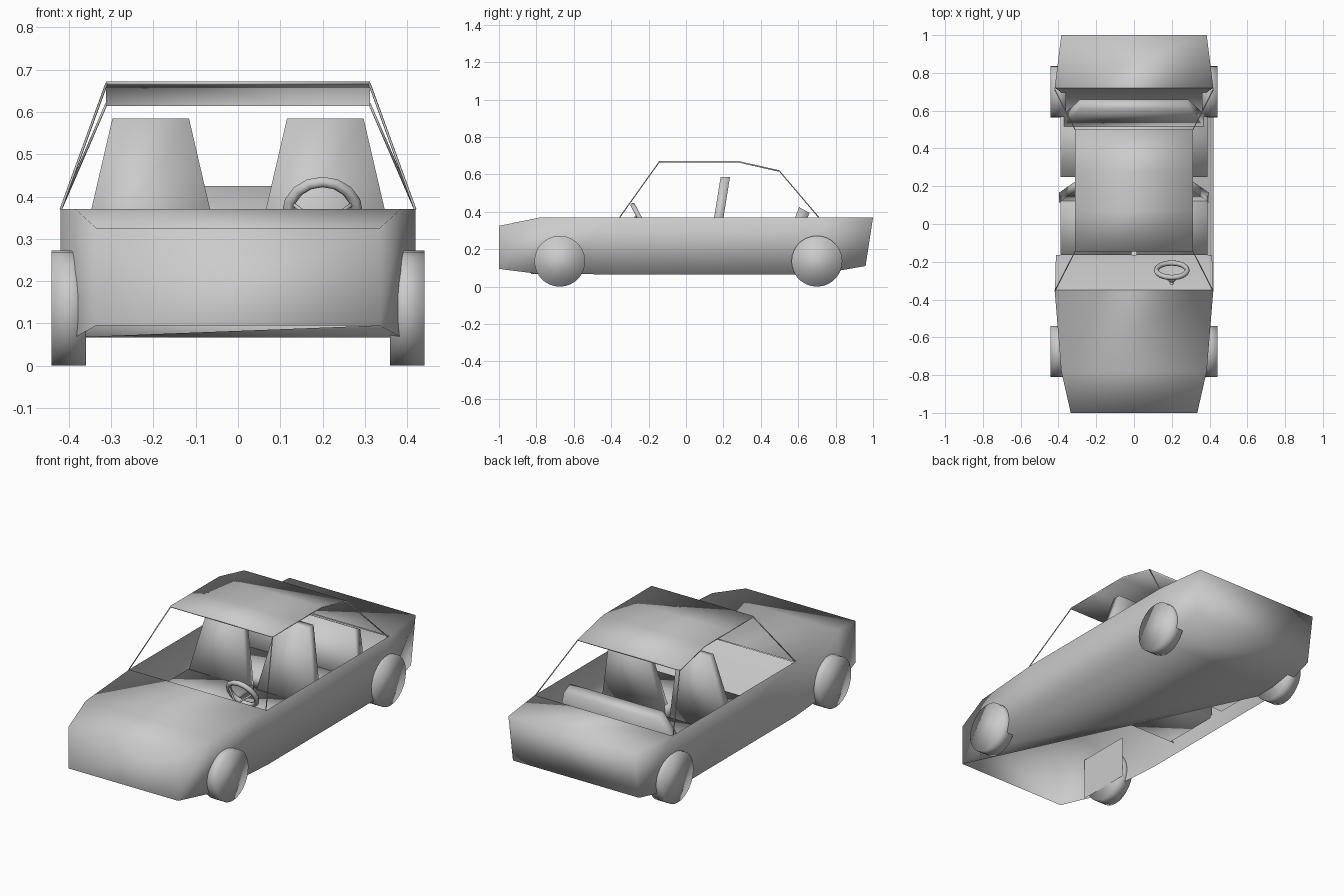
import bpy, math
from mathutils import Vector, Matrix

if "Cube" in bpy.data.objects:
    bpy.data.objects.remove(bpy.data.objects["Cube"])


def make(name, verts, faces):
    me = bpy.data.meshes.new(name)
    me.from_pydata([tuple(v) for v in verts], [], faces)
    me.update()
    for p in me.polygons:
        p.use_smooth = True
    ob = bpy.data.objects.new(name, me)
    bpy.context.collection.objects.link(ob)
    return ob


def sheet(name, rows):
    """Symmetric sheet through rows of (half width, y, z)."""
    v = [(s * w, y, z) for w, y, z in rows for s in (-1, 1)]
    f = [(2 * i, 2 * i + 1, 2 * i + 3, 2 * i + 2) for i in range(len(rows) - 1)]
    return make(name, v, f)


def block(name, low, high, tilt=0.0):
    """Tapered box; low/high = (x0, x1, y0, y1, z); tilt lowers the rear top edge."""
    v = []
    for (x0, x1, y0, y1, z), t in ((low, 0), (high, tilt)):
        v += [(x0, y0, z), (x1, y0, z), (x1, y1, z - t), (x0, y1, z - t)]
    f = [(3, 2, 1, 0), (4, 5, 6, 7)]
    f += [(i, (i + 1) % 4, (i + 1) % 4 + 4, i + 4) for i in range(4)]
    return make(name, v, f)


def rod(name, a, b, r, sides=6):
    a, b = Vector(a), Vector(b)
    bpy.ops.mesh.primitive_cylinder_add(vertices=sides, radius=r, depth=(b - a).length,
                                        location=(a + b) / 2)
    ob = bpy.context.object
    ob.name = name
    ob.rotation_euler = (b - a).to_track_quat('Z', 'Y').to_euler()
    bpy.ops.object.shade_smooth()
    return ob


# Body shell: stations of half width, bottom (y, z), top (y, z)
stations = [
    (0.335, (-1.00, 0.095), (-1.00, 0.325)),
    (0.385, (-0.78, 0.067), (-0.78, 0.37)),
    (0.42, (-0.35, 0.066), (-0.35, 0.37)),
    (0.42, (0.70, 0.066), (0.72, 0.37)),
    (0.385, (0.96, 0.11), (1.00, 0.37)),
]
verts, faces = [], []
for w, (yb, zb), (yt, zt) in stations:
    verts += [(-w, yb, zb), (w, yb, zb), (w, yt, zt), (-w, yt, zt)]
for i in range(4):
    a, b = 4 * i, 4 * i + 4
    faces += [(a + 1, b + 1, b + 2, a + 2), (b, a, a + 3, b + 3)]
    if i != 2:                                   # cabin stays open on top
        faces.append((a + 3, a + 2, b + 2, b + 3))
faces += [(0, 1, 2, 3), (17, 16, 19, 18)]
faces += [(1, 12, 5), (5, 12, 9), (9, 12, 13), (13, 12, 16, 17)]   # half underside
make("body", verts, faces)

# Sloping firewall with footwell, and bulkhead behind the bench
sheet("firewall", [(0.418, -0.35, 0.368), (0.415, -0.21, 0.20), (0.412, -0.165, 0.13)])
sheet("rear_bulkhead", [(0.36, 0.58, 0.15), (0.36, 0.68, 0.20), (0.418, 0.72, 0.368)])

# Roof sheet
roof = sheet("roof", [(0.312, -0.145, 0.672), (0.312, 0.07, 0.672),
                      (0.312, 0.28, 0.672), (0.312, 0.5, 0.622)])
sol = roof.modifiers.new("thickness", 'SOLIDIFY')
sol.thickness = 0.008
sol.offset = -1

for s, side in ((-1, "left"), (1, "right")):
    # Pillars
    rod(f"front_pillar_{side}", (s * 0.419, -0.355, 0.37), (s * 0.311, -0.143, 0.667), 0.003)
    rod(f"rear_pillar_{side}", (s * 0.419, 0.71, 0.37), (s * 0.311, 0.498, 0.62), 0.003)
    # Wheels
    for y, end in ((-0.675, "front"), (0.70, "rear")):
        rod(f"{end}_wheel_{side}", (s * 0.36, y, 0.136), (s * 0.441, y, 0.136), 0.136, 28)
    # Liner hiding the inner side of the front wheel
    x = s * 0.357
    make(f"front_wheel_liner_{side}", [(x, -0.83, 0.068), (x, -0.52, 0.068),
                                       (x, -0.52, 0.30), (x, -0.83, 0.30)], [(0, 1, 2, 3)])
    # Front seats
    xs = sorted((s * 0.012, s * 0.39))
    block(f"front_cushion_{side}", (*xs, -0.165, 0.16, 0.13), (*xs, -0.165, 0.15, 0.20))
    lo, hi = sorted((s * 0.015, s * 0.398)), sorted((s * 0.116, s * 0.297))
    block(f"front_backrest_{side}", (*lo, 0.115, 0.165, 0.15), (*hi, 0.185, 0.235, 0.585))

# Rear bench
block("rear_cushion", (-0.39, 0.39, 0.25, 0.57, 0.13), (-0.39, 0.39, 0.25, 0.57, 0.20))
block("rear_backrest", (-0.385, 0.385, 0.50, 0.57, 0.16), (-0.285, 0.285, 0.605, 0.66, 0.425), 0.03)

# Steering wheel: rim, low spokes and column
centre = Vector((0.2, -0.245, 0.362))
tilt = Matrix.Rotation(math.radians(-62), 3, 'X')
bpy.ops.mesh.primitive_torus_add(major_segments=16, minor_segments=6, major_radius=0.082,
                                 minor_radius=0.014, location=centre,
                                 rotation=(math.radians(-62), 0, 0))
bpy.context.object.name = "steering_rim"
bpy.ops.object.shade_smooth()
hub = centre + tilt @ Vector((0, 0, -0.07))
for k, deg in enumerate((200, 340)):
    a = math.radians(deg)
    rod(f"steering_spoke_{k}", hub,
        centre + tilt @ Vector((0.08 * math.cos(a), 0.08 * math.sin(a), 0)), 0.005)
rod("steering_column", hub, centre + tilt @ Vector((0, 0, -0.10)), 0.01, 8)
